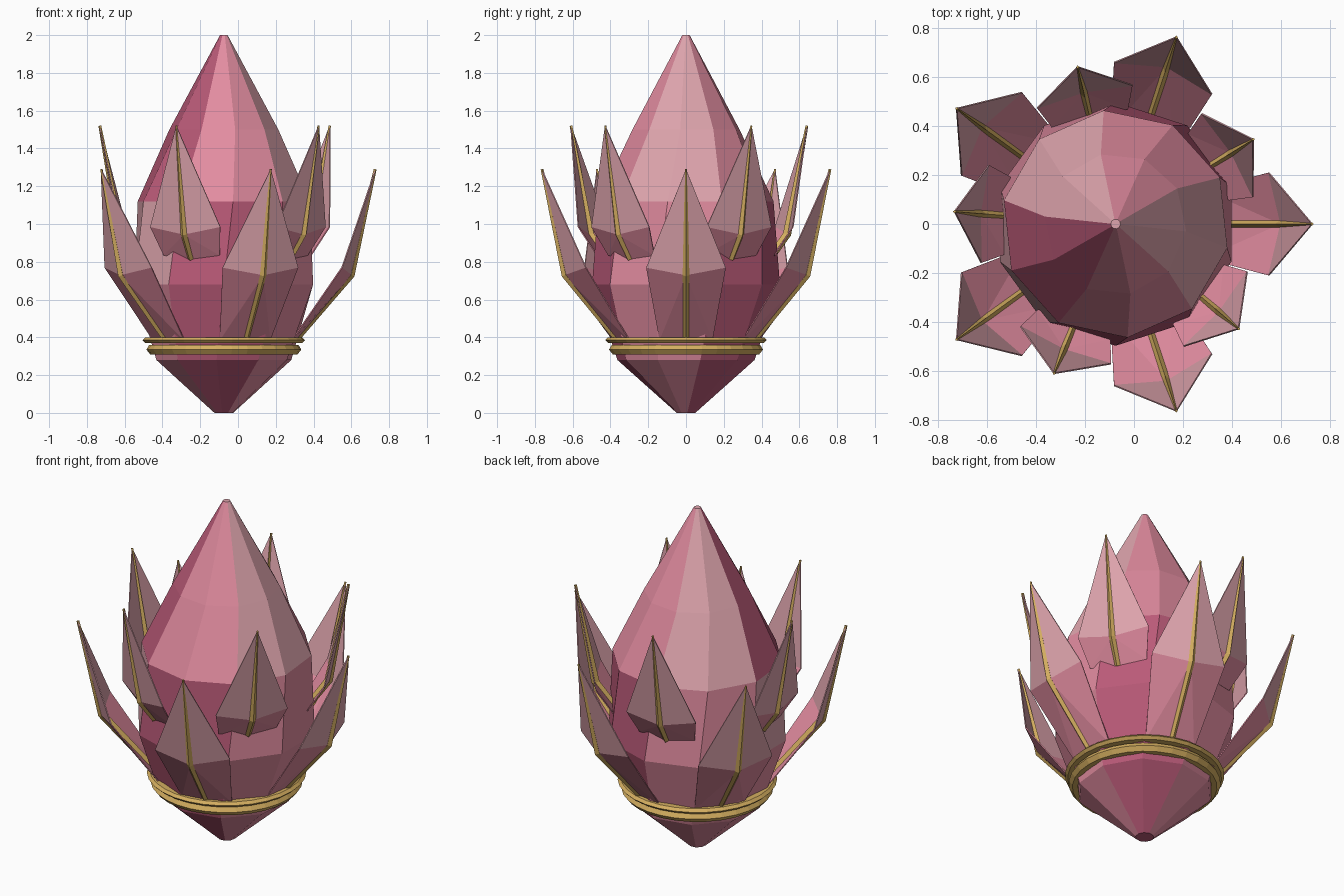
import bpy, bmesh, math
from mathutils import Vector, Matrix

if "Cube" in bpy.data.objects:
    bpy.data.objects.remove(bpy.data.objects["Cube"])

CX = -0.075  # bud axis


def material(name, r, g, b):
    m = bpy.data.materials.new(name)
    lin = [((c / 255 + 0.055) / 1.055) ** 2.4 for c in (r, g, b)]
    m.diffuse_color = (*lin, 1)
    m.use_nodes = True
    m.node_tree.nodes["Principled BSDF"].inputs["Base Color"].default_value = m.diffuse_color
    return m


pale = material("dusty pale pink", 222, 164, 173)
pink = material("rose pink", 226, 140, 160)
deep = material("deep magenta", 186, 90, 120)
gold = material("gold", 212, 174, 96)


def finish(name, bm, mats):
    me = bpy.data.meshes.new(name)
    bm.to_mesh(me)
    bm.free()
    ob = bpy.data.objects.new(name, me)
    bpy.context.collection.objects.link(ob)
    for m in mats:
        me.materials.append(m)
    return ob


def tube(bm, rings, closed=False):
    """Skin a list of point rings; returns bands of faces."""
    vs = [[bm.verts.new(p) for p in ring] for ring in rings]
    n, bands = len(vs[0]), []
    pairs = list(zip(vs, vs[1:])) + ([(vs[-1], vs[0])] if closed else [])
    for a, b in pairs:
        bands.append([bm.faces.new((a[i], a[(i + 1) % n], b[(i + 1) % n], b[i]))
                      for i in range(n)])
    if not closed:
        bm.faces.new(vs[0][::-1]).material_index = 2
        bm.faces.new(vs[-1])
    return bands


# Twisted ten-sided bud: (z, radius, twist in degrees)
profile = [(0, 0.05, -10), (0.28, 0.365, -6), (0.68, 0.497, 0),
           (1.12, 0.466, 6), (1.5, 0.29, 12), (2.0, 0.02, 14)]
# one letter per pair of facets, counter-clockwise: p pale, r rose, d deep
tints = ["drrdr", "drrdr", "drpdr", "rpdrp", "rpdrp"]
bm = bmesh.new()
rings = []
for z, r, tw in profile:
    angs = [math.radians(18 + tw + 36 * i) for i in range(10)]
    rings.append([(CX + r * math.cos(a), r * math.sin(a), z) for a in angs])
for band, tint in zip(tube(bm, rings), tints):
    for i, f in enumerate(band):
        f.material_index = "prd".index(tint[i // 2])
finish("bud_core", bm, [pale, pink, deep])


# Gold collars
def collar(name, section):
    bm = bmesh.new()
    n = 30
    rings = []
    for r, z in section:
        rings.append([(CX + r * math.cos(2 * math.pi * i / n),
                       r * math.sin(2 * math.pi * i / n), z) for i in range(n)])
    tube(bm, rings, closed=True)
    bmesh.ops.recalc_face_normals(bm, faces=bm.faces)
    finish(name, bm, [gold])


collar("lower_collar", [(0.36, 0.31), (0.39, 0.31), (0.41, 0.335), (0.395, 0.36), (0.36, 0.36)])
collar("upper_collar", [(0.36, 0.37), (0.415, 0.37), (0.43, 0.385), (0.415, 0.4), (0.36, 0.4)])


# Petals: kite-shaped folded sheets, rose below the fold and pale above, with a gold midrib
def petal(name, angle, spine, sides):
    place = Matrix.Translation((CX, 0, 0)) @ Matrix.Rotation(math.radians(angle), 4, 'Z')
    bm = bmesh.new()
    base, mid, tip = [bm.verts.new((r, 0, z)) for r, z in spine]
    for s in (1, -1):
        b, m = [bm.verts.new((r, s * w, z)) for r, w, z in sides]
        for idx, t in ((1, (base, b, mid)), (1, (b, m, mid)), (0, (mid, m, tip))):
            bm.faces.new(t if s > 0 else t[::-1]).material_index = idx
    bm.transform(place)
    bm.normal_update()
    ob = finish(name, bm, [pale, pink])
    mod = ob.modifiers.new("thickness", 'SOLIDIFY')
    mod.thickness = 0.006
    mod.offset = 0

    # diamond-section rib running up the fold, proud on both sides
    bm = bmesh.new()
    pts = [Vector((r, 0, z)) for r, z in spine]
    dirs = [pts[1] - pts[0], pts[2] - pts[0], pts[2] - pts[1]]
    rings = []
    for p, d, w in zip(pts, dirs, (0.016, 0.018, 0.006)):
        d.normalize()
        out = Vector((d.z, 0, -d.x))
        side = Vector((0, 1, 0))
        rings.append([p + out * w, p + side * w, p - out * w * 1.5, p - side * w])
    tube(bm, rings)
    for f in bm.faces:
        f.material_index = 0
    bm.transform(place)
    bmesh.ops.recalc_face_normals(bm, faces=bm.faces)
    finish(name + "_rib", bm, [gold])


for k in range(5):
    petal(f"outer_petal_{k + 1}", 72 * k,
          [(0.375, 0.38), (0.675, 0.73), (0.803, 1.29)],
          [(0.36, 0.14, 0.385), (0.625, 0.21, 0.77)])
    petal(f"inner_petal_{k + 1}", 31.6 + 72 * k,
          [(0.46, 0.815), (0.555, 0.945), (0.66, 1.52)],
          [(0.445, 0.16, 0.835), (0.535, 0.2, 0.985)])
